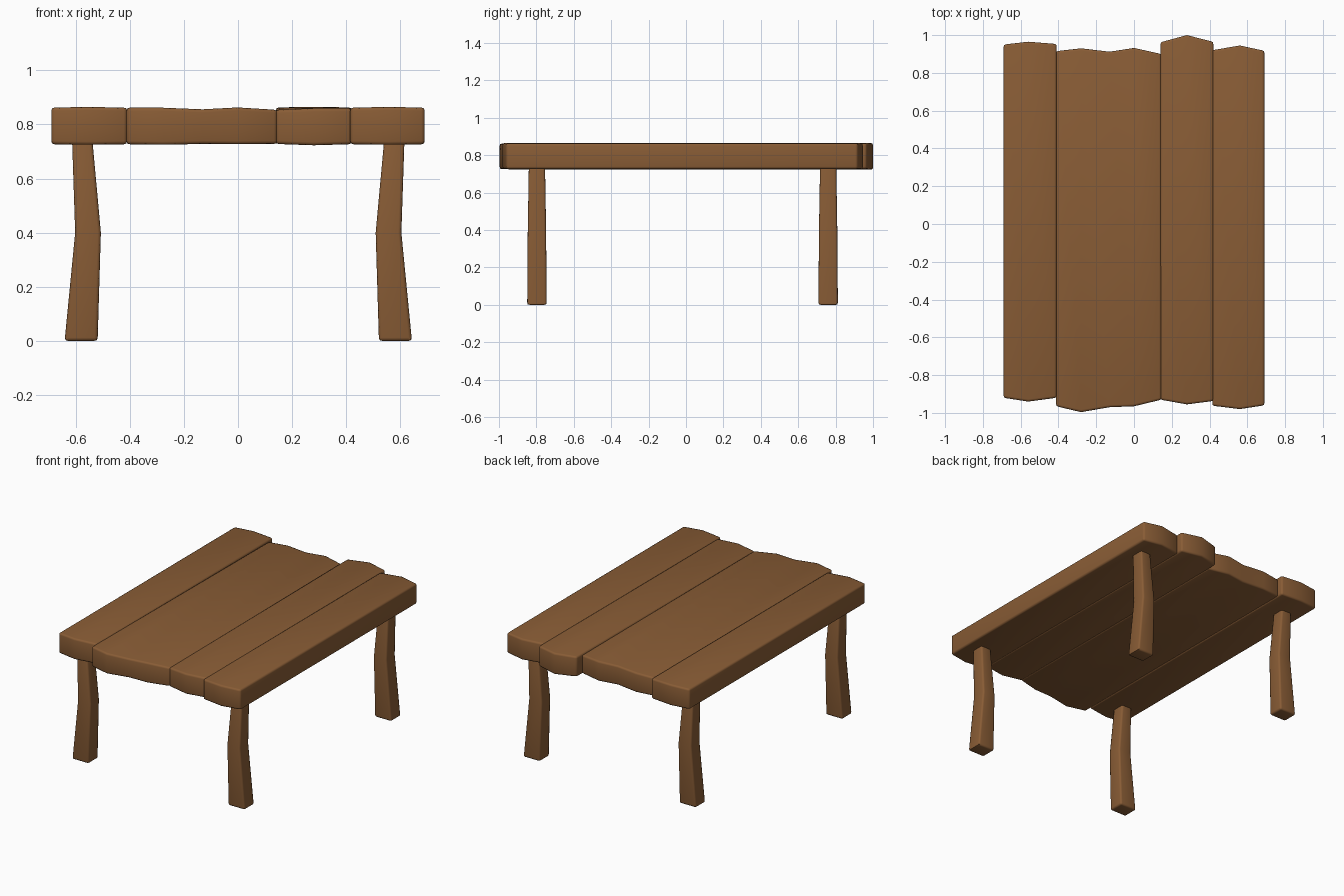
import bpy, bmesh, math

if "Cube" in bpy.data.objects:
    bpy.data.objects.remove(bpy.data.objects["Cube"])

wood = bpy.data.materials.new("brown wood")
wood.diffuse_color = (0.25, 0.108, 0.036, 1)
wood.use_nodes = True
wood.node_tree.nodes["Principled BSDF"].inputs["Base Color"].default_value = wood.diffuse_color


def loft(name, rings, bevel):
    """Join four-cornered rings into a closed solid, soften its edges."""
    bm = bmesh.new()
    vs = [[bm.verts.new(p) for p in r] for r in rings]
    for a, b in zip(vs, vs[1:]):
        for i in range(4):
            j = (i + 1) % 4
            bm.faces.new((a[i], a[j], b[j], b[i]))
    bm.faces.new(vs[0])
    bm.faces.new(vs[-1])
    bmesh.ops.recalc_face_normals(bm, faces=bm.faces)
    sharp = [e for e in bm.edges if e.calc_face_angle(0) > math.radians(45)]
    bmesh.ops.bevel(bm, geom=sharp, offset=bevel, segments=2, profile=0.6,
                    affect='EDGES')
    me = bpy.data.meshes.new(name)
    bm.to_mesh(me)
    bm.free()
    me.materials.append(wood)
    ob = bpy.data.objects.new(name, me)
    bpy.context.collection.objects.link(ob)
    bpy.context.view_layer.objects.active = ob
    ob.select_set(True)
    bpy.ops.object.shade_smooth_by_angle(angle=math.radians(60))
    ob.select_set(False)


# table top planks: x, front y, back y, top z at front, top z at back, bottom z
planks = {
    "left_plank": [(-0.69, -0.92, 0.95, 0.862, 0.862, 0.727),
                   (-0.56, -0.94, 0.965, 0.865, 0.865, 0.725),
                   (-0.41, -0.92, 0.953, 0.862, 0.862, 0.727)],
    "middle_left_plank": [(-0.412, -0.965, 0.915, 0.862, 0.85, 0.727),
                          (-0.28, -0.996, 0.93, 0.862, 0.856, 0.725),
                          (-0.13, -0.97, 0.912, 0.856, 0.856, 0.728),
                          (0.0, -0.965, 0.932, 0.863, 0.86, 0.727),
                          (0.145, -0.93, 0.90, 0.854, 0.852, 0.728)],
    "middle_right_plank": [(0.14, -0.93, 0.962, 0.854, 0.863, 0.728),
                           (0.28, -0.955, 1.0, 0.860, 0.865, 0.723),
                           (0.42, -0.937, 0.964, 0.860, 0.863, 0.727)],
    "right_plank": [(0.415, -0.962, 0.92, 0.862, 0.862, 0.727),
                    (0.56, -0.98, 0.945, 0.865, 0.865, 0.725),
                    (0.69, -0.96, 0.917, 0.862, 0.862, 0.727)],
}
for name, cols in planks.items():
    loft(name, [[(x, f, zb), (x, b, zb), (x, b, tb), (x, f, tf)]
                for x, f, b, tf, tb, zb in cols], 0.012)

# bent legs: z, inner x, outer x, half depth
stations = [(0.0, 0.515, 0.637, 0.052), (0.4, 0.503, 0.598, 0.049),
            (0.76, 0.536, 0.61, 0.043)]
for side, s in (("left", -1), ("right", 1)):
    off = 0.004 * s + (0.002 if s > 0 else 0)
    for end, yc in (("front", -0.797), ("back", 0.76)):
        loft(f"{end}_{side}_leg",
             [[(s * i + off, yc - d, z), (s * o + off, yc - d, z),
               (s * o + off, yc + d, z), (s * i + off, yc + d, z)]
              for z, i, o, d in stations], 0.012)
